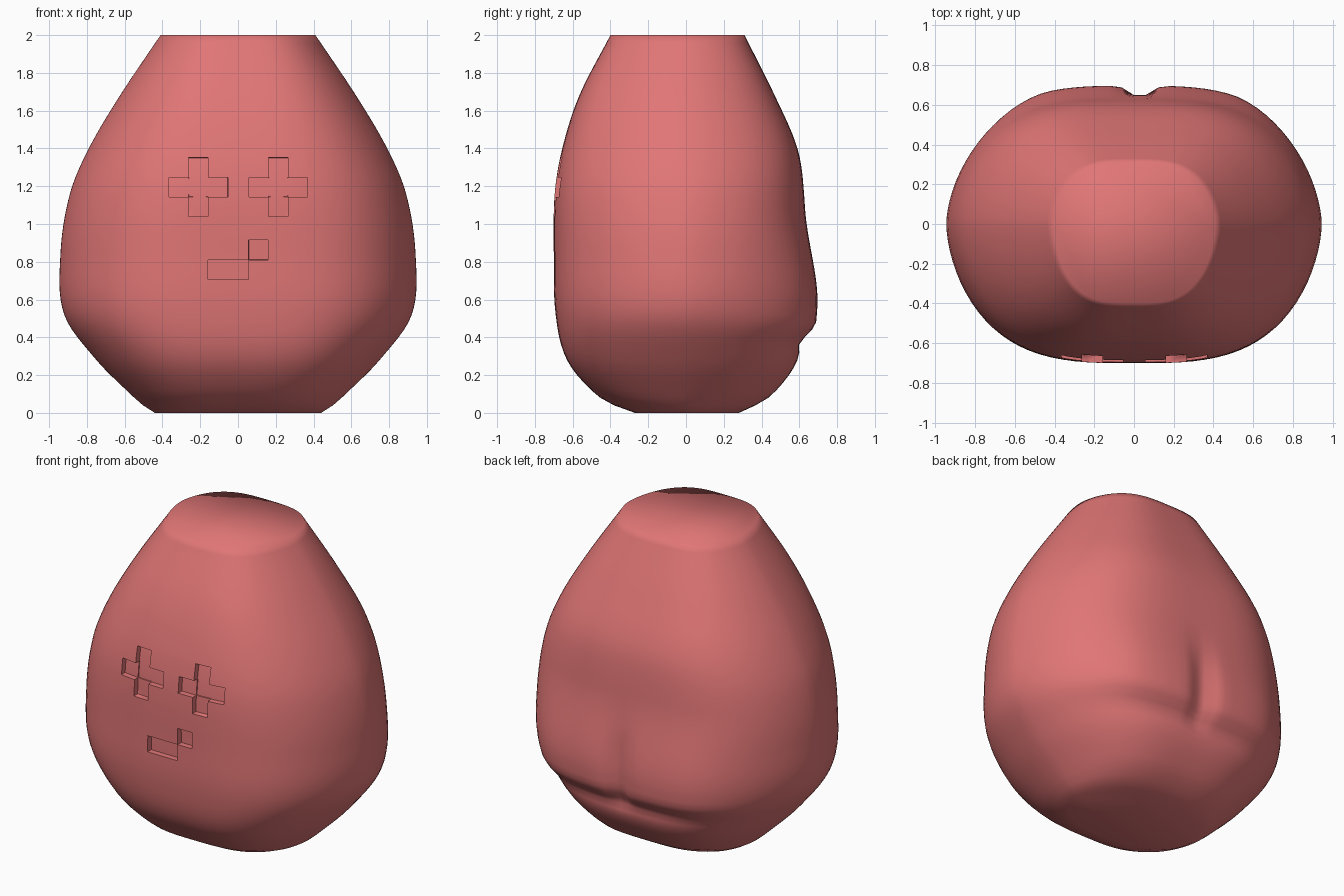
import bpy, bmesh, math

if "Cube" in bpy.data.objects:
    bpy.data.objects.remove(bpy.data.objects["Cube"], do_unlink=True)

skin = bpy.data.materials.new("coral_skin")
skin.use_nodes = True
skin.diffuse_color = (0.75, 0.18, 0.18, 1)
skin.node_tree.nodes["Principled BSDF"].inputs["Base Color"].default_value = skin.diffuse_color

# Body profile: height, half width, front depth, back depth
PROFILE = [(0.00, 0.44, 0.27, 0.28), (0.03, 0.49, 0.36, 0.35),
           (0.10, 0.57, 0.48, 0.46), (0.28, 0.75, 0.63, 0.59),
           (0.52, 0.92, 0.69, 0.625), (0.84, 0.94, 0.70, 0.635),
           (1.16, 0.89, 0.695, 0.625), (1.40, 0.79, 0.655, 0.59),
           (1.68, 0.625, 0.565, 0.47), (2.00, 0.41, 0.40, 0.31)]
SEGMENTS, RINGS = 96, 50


def section(z):
    """Smoothly interpolated half width, front depth and back depth."""
    i = max(k for k in range(len(PROFILE) - 1) if PROFILE[k][0] <= z)
    p, q = PROFILE[i], PROFILE[i + 1]
    before, after = PROFILE[max(i - 1, 0)], PROFILE[min(i + 2, len(PROFILE) - 1)]
    span = q[0] - p[0]
    t = (z - p[0]) / span
    out = []
    for k in (1, 2, 3):
        m0 = (q[k] - before[k]) / (q[0] - before[0]) * span
        m1 = (after[k] - p[k]) / (after[0] - p[0]) * span
        out.append((2*t**3 - 3*t**2 + 1) * p[k] + (t**3 - 2*t**2 + t) * m0
                   + (3*t**2 - 2*t**3) * q[k] + (t**3 - t**2) * m1)
    return out


def smooth(t):
    t = min(max(t, 0), 1)
    return t * t * (3 - 2 * t)


def rear_bulge(x, z):
    """Two broad cheeks with a narrow cleft between and a crease below."""
    d = abs(x - 0.03)
    across = math.sqrt(min(d / 0.12, 1)) * smooth((0.95 - d) / 0.5)
    along = smooth((1.1 - z) / 0.55) if z > 0.55 else smooth((z - 0.35) / 0.14)
    cleft = math.exp(-(d / 0.04) ** 2) * smooth((z - 0.3) / 0.1) * smooth((0.9 - z) / 0.25)
    crease = math.exp(-((z - 0.37) / 0.04) ** 2) * smooth((0.6 - d) / 0.4)
    return 0.068 * across * along - 0.025 * cleft - 0.015 * crease


# Body: stacked rings, broad at front and back and narrower at the sides
bm = bmesh.new()
rings = []
for r in range(RINGS + 1):
    z = 2 * r / RINGS
    a, front, back = section(z)
    ring = []
    for s in range(SEGMENTS):
        u = math.cos(math.tau * s / SEGMENTS)
        v = max(1 - abs(u) ** 3.3, 0) ** (1 / 1.7)
        if s < SEGMENTS / 2:
            y = back * v + rear_bulge(a * u, z) * smooth(v / 0.4)
        else:
            y = -front * v
        ring.append(bm.verts.new((a * u, y, z)))
    rings.append(ring)

for low, high in zip(rings, rings[1:]):
    for s in range(SEGMENTS):
        n = (s + 1) % SEGMENTS
        bm.faces.new((low[s], low[n], high[n], high[s]))
bm.faces.new(rings[0][::-1])
bm.faces.new(rings[-1])
bm.normal_update()


def front_faces(x0, x1, z0, z1):
    """Faces on the front whose centre lies in the given rectangle."""
    found = []
    for f in bm.faces:
        m = f.calc_center_median()
        if m.y < 0 and x0 < m.x < x1 and z0 < m.z < z1:
            found.append(f)
    return found


def cut_lines(cells):
    """Cut the front surface along the borders of the cells."""
    x0, x1 = min(c[0] for c in cells), max(c[1] for c in cells)
    z0, z1 = min(c[2] for c in cells), max(c[3] for c in cells)
    planes = {((x, 0, 0), (1, 0, 0)) for c in cells for x in c[:2]}
    planes |= {((0, 0, z), (0, 0, 1)) for c in cells for z in c[2:]}
    for point, normal in sorted(planes):
        faces = front_faces(x0 - 0.06, x1 + 0.06, z0 - 0.06, z1 + 0.06)
        edges = {e for f in faces for e in f.edges}
        verts = {v for f in faces for v in f.verts}
        bmesh.ops.bisect_plane(bm, geom=list(verts) + list(edges) + faces, dist=0.00001,
                               plane_co=point, plane_no=normal)


def sink(faces, depth):
    """Push a patch of faces inward, leaving steep walls around it."""
    bmesh.ops.inset_region(bm, faces=faces, thickness=0.001, depth=0,
                           use_boundary=True, use_even_offset=True)
    for v in {v for f in faces for v in f.verts}:
        v.co.y += depth


# Eyes: plus-shaped pits with a slightly deeper middle square
CELL = 0.104
for eye_x in (-0.21, 0.213):
    cells = []
    for dx, dz in ((0, 0), (1, 0), (-1, 0), (0, 1), (0, -1)):
        left, low = eye_x + (dx - 0.5) * CELL, 1.195 + (dz - 0.5) * CELL
        right, high = eye_x + (dx + 0.5) * CELL, 1.195 + (dz + 0.5) * CELL
        cells.append((left, right, low, high))
    cut_lines(cells)
    patches = [front_faces(*c) for c in cells]
    sink([f for patch in patches for f in patch], 0.036)
    sink(patches[0], 0.006)

# Mouth: a wide pit and a small raised corner pit
mouth = [(-0.16, 0.056, 0.705, 0.81), (0.056, 0.16, 0.81, 0.915)]
cut_lines(mouth)
for patch in [front_faces(*c) for c in mouth]:
    sink(patch, 0.036)

mesh = bpy.data.meshes.new("body")
bm.to_mesh(mesh)
bm.free()
mesh.materials.append(skin)
body = bpy.data.objects.new("body", mesh)
bpy.context.collection.objects.link(body)

bpy.ops.object.select_all(action="DESELECT")
body.select_set(True)
bpy.context.view_layer.objects.active = body
bpy.ops.object.shade_smooth_by_angle(angle=math.radians(68))
